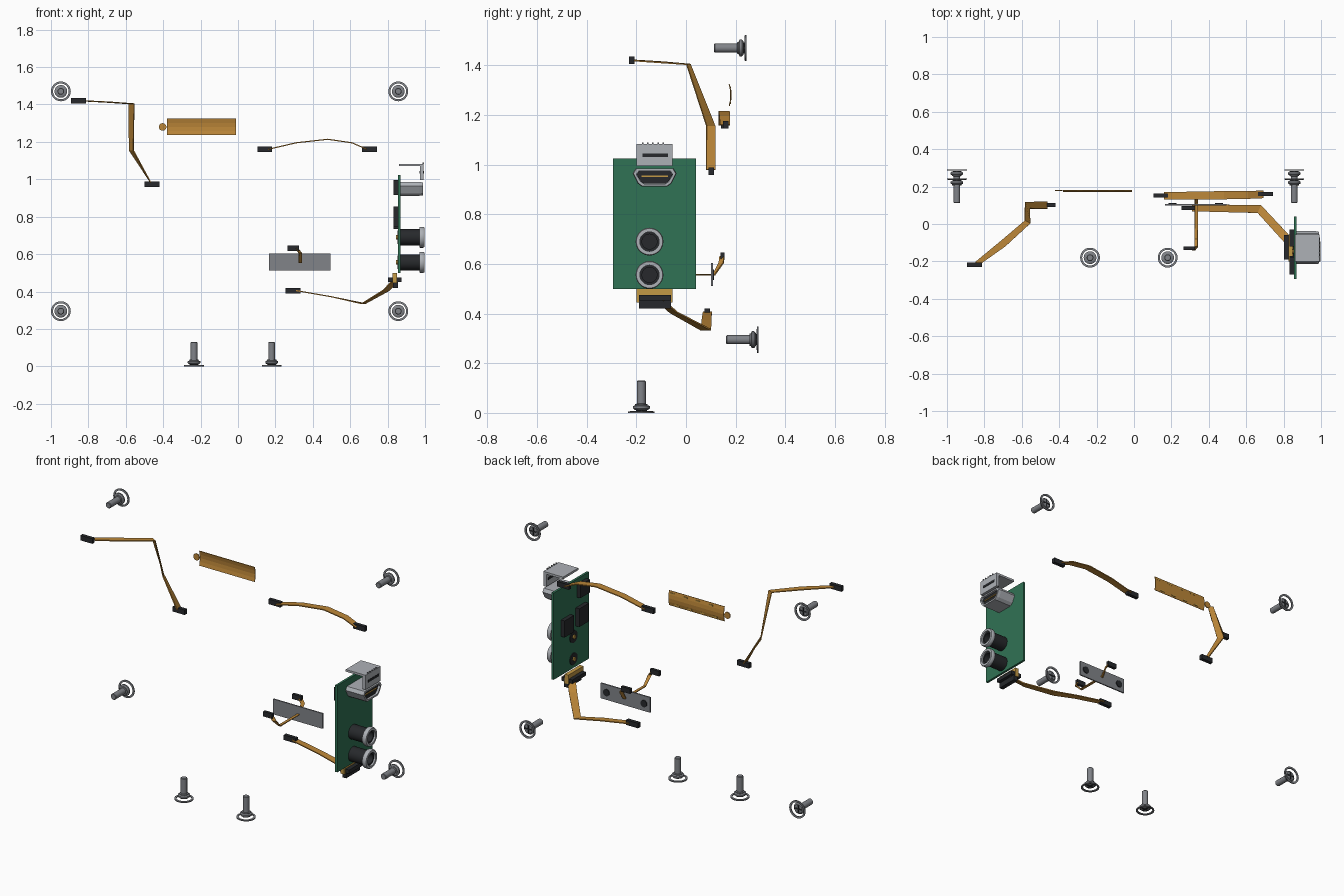
import bpy, bmesh
from math import cos, sin, pi, radians
from mathutils import Matrix, Vector

if "Cube" in bpy.data.objects:
    bpy.data.objects.remove(bpy.data.objects["Cube"])


def mat(name, r, g, b):
    m = bpy.data.materials.new(name)
    m.diffuse_color = (r, g, b, 1)
    m.use_nodes = True
    m.node_tree.nodes["Principled BSDF"].inputs["Base Color"].default_value = m.diffuse_color
    return m


ORANGE = mat("flex_orange", .50, .24, .04)
GOLD = mat("gold", .55, .32, .06)
GREEN = mat("board_green", .03, .17, .09)
BLACK = mat("black_plastic", .02, .022, .025)
STEEL = mat("steel", .22, .23, .25)
SHELL = mat("shell_metal", .42, .44, .47)


def finish(name, bm, material, smooth=False, matrix=None):
    bmesh.ops.recalc_face_normals(bm, faces=bm.faces)
    me = bpy.data.meshes.new(name)
    if matrix:
        bm.transform(matrix)
    bm.to_mesh(me)
    bm.free()
    ob = bpy.data.objects.new(name, me)
    bpy.context.collection.objects.link(ob)
    me.materials.append(material)
    if smooth:
        bpy.ops.object.select_all(action='DESELECT')
        bpy.context.view_layer.objects.active = ob
        ob.select_set(True)
        bpy.ops.object.shade_smooth_by_angle(angle=radians(35))
    return ob


def box(name, lo, hi, material, matrix=None):
    bm = bmesh.new()
    lo, hi = Vector(lo), Vector(hi)
    bmesh.ops.create_cube(bm, size=1, matrix=Matrix.Translation((lo + hi) / 2)
                          @ Matrix.Diagonal((*(hi - lo), 1)))
    return finish(name, bm, material, matrix=matrix)


def loft(name, loops, material, closed=False, smooth=False, matrix=None):
    """Skin equal-length loops; cap the ends, or join last to first."""
    bm = bmesh.new()
    rings = [[bm.verts.new(p) for p in lp] for lp in loops]
    pairs = list(zip(rings, rings[1:])) + ([(rings[-1], rings[0])] if closed else [])
    n = len(rings[0])
    for a, b in pairs:
        for i in range(n):
            j = (i + 1) % n
            bm.faces.new((a[i], a[j], b[j], b[i]))
    if not closed:
        bm.faces.new(rings[0])
        bm.faces.new(rings[-1])
    return finish(name, bm, material, smooth, matrix)


def lathe(name, profile, material, matrix, closed=False, n=28):
    loops = [[(r * cos(2 * pi * i / n), r * sin(2 * pi * i / n), z) for i in range(n)]
             for r, z in profile]
    return loft(name, loops, material, closed, True, matrix)


def ribbon(name, stations, material=ORANGE, thick=.006):
    """Flat cable through (centre, width vector) stations."""
    bm = bmesh.new()
    edges = []
    for p, w in stations:
        p, w = Vector(p), Vector(w) / 2
        edges.append((bm.verts.new(p - w), bm.verts.new(p + w)))
    for a, b in zip(edges, edges[1:]):
        bm.faces.new((a[0], a[1], b[1], b[0]))
    ob = finish(name, bm, material)
    mod = ob.modifiers.new("thickness", 'SOLIDIFY')
    mod.thickness, mod.offset = thick, 0
    return ob


def plug(name, c, size=(.08, .022, .03)):
    c, h = Vector(c), Vector(size) / 2
    box(name, c - h, c + h, BLACK)


# Screws: shaft and head, loose ring, cross recess
def screw(name, m):
    lathe(name, [(.012, .010), (.026, .011), (.034, .018), (.034, .027), (.025, .031),
                 (.025, .036), (.018, .037), (.018, .127), (.015, .13)], STEEL, m)
    lathe(name + "_ring", [(.042, .001), (.053, 0), (.053, .006), (.042, .007)], STEEL, m, True)
    box(name + "_slot_a", (-.022, -.004, .008), (.022, .004, .012), BLACK, m)
    box(name + "_slot_b", (-.004, -.022, .008), (.004, .022, .012), BLACK, m)


for x in (-.235, .18):
    screw("base_screw", Matrix.Translation((x, -.18, 0)))
for x in (-.947, .857):
    for y, z in ((.243, 1.47), (.292, .295)):
        screw("back_screw", Matrix.Translation((x, y, z)) @ Matrix.Rotation(pi / 2, 4, 'X'))

# Circuit board and its chips
box("circuit_board", (.856, -.295, .50), (.87, .04, 1.024), GREEN)
for y, z, h in ((-.225, .955, .04), (-.215, .80, .055), (-.075, .785, .05)):
    box("chip", (.832, y - .045, z - h), (.857, y + .045, z + h), BLACK)

# Round audio jacks with rear solder pads
for z in (.69, .556):
    m = Matrix.Translation((.87, -.147, z)) @ Matrix.Rotation(pi / 2, 4, 'Y')
    lathe("jack_barrel", [(.043, 0), (.043, .115), (.03, .115), (.03, .03)], BLACK, m)
    lathe("jack_ring", [(.039, .1), (.054, .1), (.056, .104), (.056, .12),
                        (.053, .126), (.039, .126)], SHELL, m, True)
    lathe("jack_pad", [(.036, -.018), (.036, -.013)], BLACK, m)
    lathe("jack_pad_centre", [(.012, -.025), (.012, -.017)], GOLD, m)

# Folded connector bracket at the top of the board
box("bracket_top", (.86, -.2, 1.07), (.992, -.055, 1.083), SHELL)
box("bracket_face", (.972, -.2, .995), (.992, -.055, 1.07), SHELL)
box("bracket_slot", (.97, -.175, 1.03), (.994, -.072, 1.045), BLACK)
for i in range(5):
    y = -.175 + i * .021
    box("bracket_pin", (.986, y - .003, 1.083), (.994, y + .003, 1.09), STEEL)

# Tapered D-shaped video socket
D = [(-.215, .965), (-.203, .985), (-.05, .985), (-.038, .965),
     (-.058, .925), (-.075, .912), (-.178, .912), (-.195, .925)]


def outline(x, s):
    return [(x, -.1265 + (y + .1265) * s, .95 + (z - .95) * (s - .12 * (s < .95))) for y, z in D]


loft("video_socket", [outline(.868, 1), outline(.97, 1), outline(.988, .96),
                      outline(.988, .83), outline(.93, .83)], SHELL)
loft("video_socket_core", [outline(.925, .82), outline(.975, .82)], BLACK)
box("video_socket_contacts", (.97, -.18, .95), (.98, -.073, .956), GOLD)

# Connector under the board and its cable
box("board_edge_contact", (.825, -.2, .445), (.85, -.055, .50), GOLD)
box("edge_plug", (.802, -.19, .452), (.875, -.06, .475), BLACK)
box("edge_plug_foot", (.83, -.19, .42), (.856, -.06, .453), BLACK)
ribbon("lower_cable", [((.84, -.105, .455), (.035, .028, 0)), ((.79, -.05, .405), (.033, .03, 0)),
                       ((.67, .08, .335), (.018, .042, 0)), ((.50, .083, .372), (0, .04, 0)),
                       ((.31, .086, .405), (0, .036, 0))])
plug("lower_cable_plug", (.293, .086, .405))

# Upper right cable
ribbon("upper_cable", [((.16, .15, 1.16), (0, .04, 0)), ((.31, .152, 1.195), (0, .042, 0)),
                       ((.48, .154, 1.214), (0, .044, 0)), ((.61, .156, 1.195), (0, .043, 0)),
                       ((.69, .158, 1.16), (0, .04, 0))])
plug("upper_cable_plug_left", (.143, .153, 1.16))
plug("upper_cable_plug_right", (.703, .16, 1.16))

# Upper left cable with a downward fold
ribbon("left_cable", [((-.84, -.212, 1.42), (-.016, .02, 0)), ((-.70, -.105, 1.413), (-.024, .03, 0)),
                      ((-.57, .01, 1.404), (-.03, .015, 0)), ((-.57, .1, 1.155), (-.022, .034, 0)),
                      ((-.465, .1, .98), (0, .038, 0))])
plug("left_cable_plug_top", (-.853, -.218, 1.42))
plug("left_cable_plug_bottom", (-.46, .102, .973))

# Bowed sensor strip with round tab and rear contacts
W = (.37, 0, 0)
ribbon("sensor_strip", [((-.195, .174, 1.236), W), ((-.195, .179, 1.258), W), ((-.195, .181, 1.28), W),
                        ((-.195, .179, 1.302), W), ((-.195, .174, 1.325), W)], thick=.004)
lathe("sensor_tab", [(.02, -.003), (.02, .003)], ORANGE,
      Matrix.Translation((-.403, .18, 1.28)) @ Matrix.Rotation(pi / 2, 4, 'X'))
for i in range(4):
    for z, dx in ((1.311, .03), (1.248, 0)):
        x = -.335 + i * .085 + dx
        box("sensor_contact", (x, .176, z - .004), (x + .03, .181, z + .004), GOLD)

# Grey mounting plate with pads, and the cable running across it
box("mount_plate", (.165, .1, .512), (.495, .108, .604), STEEL)
for x in (.205, .455):
    lathe("mount_pad", [(.021, -.008), (.021, 0)], BLACK,
          Matrix.Translation((x, .105, .557)) @ Matrix.Rotation(pi / 2, 4, 'X'))
ribbon("plate_cable", [((.315, .145, .63), (.012, .018, 0)), ((.333, .142, .605), (.014, .018, 0)),
                       ((.333, .112, .556), (.016, .008, 0)), ((.333, -.08, .556), (.016, 0, 0)),
                       ((.333, -.13, .605), (.014, .018, 0)), ((.315, -.13, .63), (.012, .018, 0))])
for y in (.147, -.13):
    plug("plate_cable_plug", (.295, y, .632), (.06, .018, .03))
